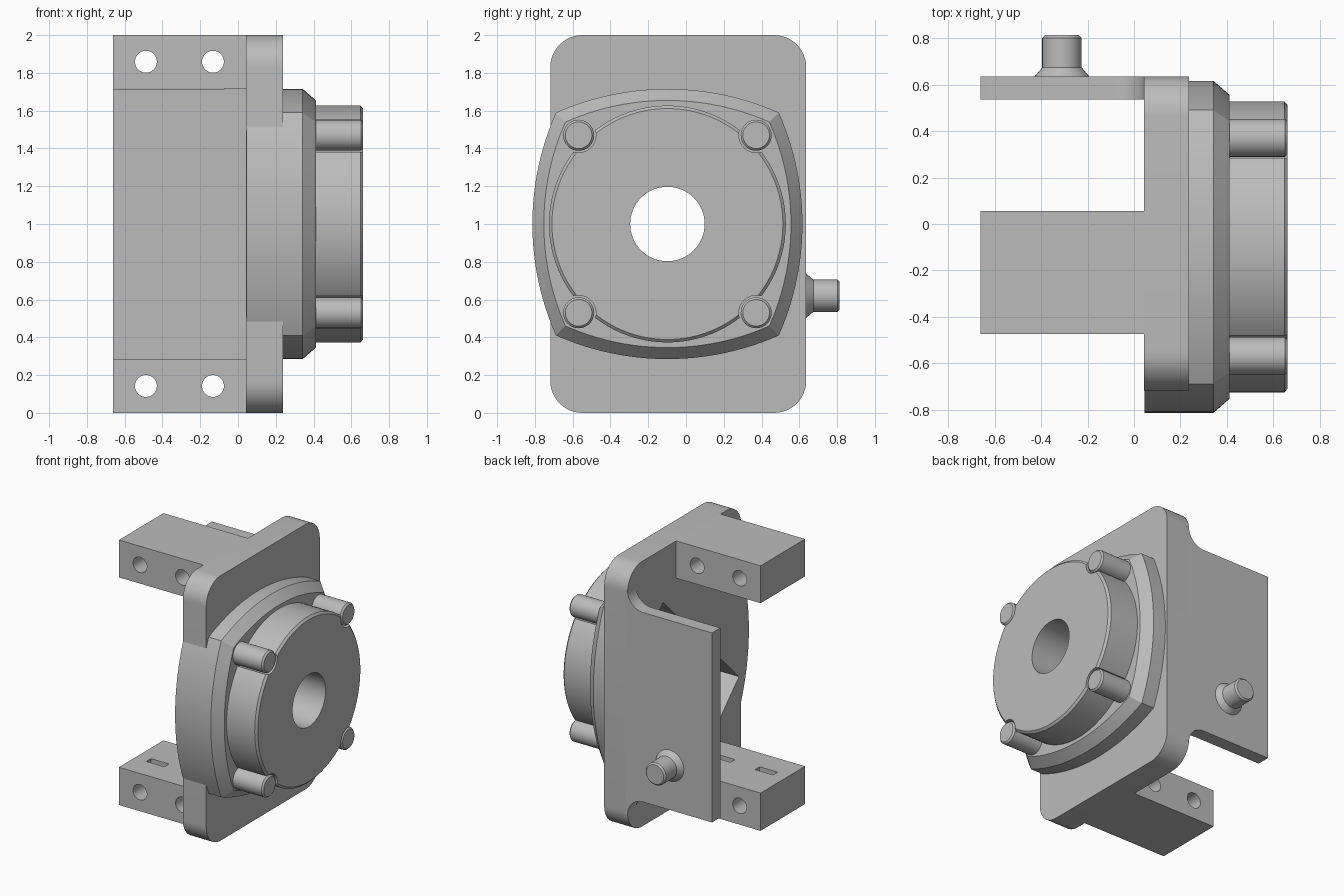
import bpy, bmesh, math
from mathutils import Vector

if "Cube" in bpy.data.objects:
    bpy.data.objects.remove(bpy.data.objects["Cube"], do_unlink=True)

grey = bpy.data.materials.new("plain grey")
grey.use_nodes = True
grey.diffuse_color = (0.5, 0.5, 0.5, 1)
grey.node_tree.nodes["Principled BSDF"].inputs["Base Color"].default_value = (0.5, 0.5, 0.5, 1)

CY, CZ = -0.1, 1.0  # shaft centre
PLACE = {"x": lambda p, u, v: (p, u, v), "y": lambda p, u, v: (u, p, v)}


def loft(name, outline, axis, stations, centre=(0, 0)):
    """Sweep an outline along an axis; each station is (position, scale)."""
    bm = bmesh.new()
    rings = [[bm.verts.new(PLACE[axis](p, centre[0] + u * s, centre[1] + v * s))
              for u, v in outline] for p, s in stations]
    bm.faces.new(rings[0])
    bm.faces.new(rings[-1])
    n = len(outline)
    for low, high in zip(rings, rings[1:]):
        for i in range(n):
            bm.faces.new((low[i], low[(i + 1) % n], high[(i + 1) % n], high[i]))
    bmesh.ops.recalc_face_normals(bm, faces=bm.faces)
    mesh = bpy.data.meshes.new(name)
    bm.to_mesh(mesh)
    bm.free()
    mesh.materials.append(grey)
    ob = bpy.data.objects.new(name, mesh)
    bpy.context.collection.objects.link(ob)
    return ob


def arc(cu, cv, r, start, end, n=12):
    angles = [math.radians(start + (end - start) * i / n) for i in range(n + 1)]
    return [(cu + r * math.cos(a), cv + r * math.sin(a)) for a in angles]


def circle(r, n=48):
    return arc(0, 0, r, 0, 360, n)[:-1]


def rect(u0, u1, v0, v1):
    return [(u0, v0), (u1, v0), (u1, v1), (u0, v1)]


def turned(points, a):
    c, s = math.cos(a), math.sin(a)
    return [(u * c - v * s, u * s + v * c) for u, v in points]


def cut(ob, cutters):
    for c in cutters:
        c.hide_render = True
        mod = ob.modifiers.new("cut", "BOOLEAN")
        mod.operation, mod.solver, mod.object = "DIFFERENCE", "EXACT", c
    deps = bpy.context.evaluated_depsgraph_get()
    mesh = bpy.data.meshes.new_from_object(ob.evaluated_get(deps))
    ob.modifiers.clear()
    ob.data = mesh


parts, helpers = [], []

# Mounting plate with rounded corners
Y0, Y1, R = -0.72, 0.635, 0.17
outline = (arc(Y1 - R, R, R, -90, 0) + arc(Y1 - R, 2 - R, R, 0, 90)
           + arc(Y0 + R, 2 - R, R, 90, 180) + arc(Y0 + R, R, R, 180, 270))
plate = loft("mounting_plate", outline, "x", [(0.04, 1), (0.235, 1)])

# Bulged square flange: four shallow arcs meeting at sharp corners
half, bulge = 0.59, 0.125
rad = (half ** 2 + bulge ** 2) / (2 * bulge)
sweep = math.degrees(math.asin(half / rad))
side = arc(half + bulge - rad, 0, rad, -sweep, sweep, 24)[:-1]
outline = [p for k in range(4) for p in turned(side, k * math.pi / 2)]
flange = loft("housing_flange", outline, "x",
              [(0.042, 1), (0.34, 1), (0.41, 0.915)], (CY, CZ))

# Round housing cap with a chamfered rim
cap = loft("housing_cap", circle(0.627, 96), "x",
           [(0.39, 1), (0.645, 1), (0.66, 0.975)], (CY, CZ))

# Four corner posts, each sitting in a notch of the cap
notches = []
for sy, ylabel in ((-1, "front"), (1, "rear")):
    for sz, zlabel in ((-1, "lower"), (1, "upper")):
        c = (CY + sy * 0.47, CZ + sz * 0.47)
        parts.append(loft(f"{zlabel}_{ylabel}_post", circle(0.082, 32), "x",
                          [(0.37, 1), (0.648, 1), (0.66, 0.86)], c))
        notches.append(loft("notch_cutter", circle(0.092, 32), "x",
                            [(0.411, 1), (0.8, 1)], c))

# Shaft bore and the diagonal slot behind it
bore = loft("bore_cutter", circle(0.197, 64), "x", [(-0.2, 1), (0.9, 1)], (CY, CZ))
slot = loft("slot_cutter", turned(rect(-0.64, 0.64, -0.2, 0.2), math.pi / 4), "x",
            [(-0.2, 1), (0.24, 1)], (CY, CZ))
cut(plate, [bore, slot])
cut(flange, [bore, slot])
cut(cap, [bore] + notches)
parts += [plate, flange, cap]
helpers += notches + [bore, slot]

# Clamp blocks with cross holes and nut slots opening toward the middle
for label, z0, z1, inner in (("lower", 0, 0.285, 0.3), ("upper", 1.718, 2, 1.7)):
    block = loft(f"{label}_block", rect(-0.665, 0.045, z0, z1), "y",
                 [(-0.475, 1), (0.055, 1)])
    mid = (z0 + z1) / 2
    deep = mid + (mid - inner) * 0.5
    tools = []
    for x in (-0.49, -0.135):
        tools.append(loft("hole_cutter", circle(0.058, 32), "y",
                          [(-0.6, 1), (0.2, 1)], (x, mid)))
        tools.append(loft("nut_cutter",
                          rect(x - 0.075, x + 0.075, min(deep, inner), max(deep, inner)),
                          "y", [(-0.29, 1), (-0.235, 1)]))
    cut(block, tools)
    parts.append(block)
    helpers += tools

# Side plate, blended into the mounting plate by concave fillets
f, low, high = 0.13, 0.285, 1.715
outline = ([(-0.665, low)] + arc(0.04 - f, low - f, f, 90, 0)
           + [(0.06, low - f), (0.06, high + f)]
           + arc(0.04 - f, high + f, f, 0, -90) + [(-0.665, high)])
parts.append(loft("side_plate", outline, "y", [(0.535, 1), (0.635, 1)]))

# Peg with a flared foot
parts.append(loft("side_peg", circle(0.085, 40), "y",
                  [(0.62, 1.4), (0.635, 1.38), (0.673, 1), (0.8, 1), (0.812, 0.86)],
                  (-0.313, 0.62)))

for h in helpers:
    bpy.data.objects.remove(h, do_unlink=True)

bpy.ops.object.select_all(action="DESELECT")
for ob in parts:
    ob.select_set(True)
bpy.context.view_layer.objects.active = plate
bpy.ops.object.shade_smooth_by_angle(angle=math.radians(30))

# Centre the whole assembly
pts = [ob.matrix_world @ Vector(c) for ob in parts for c in ob.bound_box]
for i in (0, 1):
    mid = (min(p[i] for p in pts) + max(p[i] for p in pts)) / 2
    for ob in parts:
        ob.location[i] -= mid
